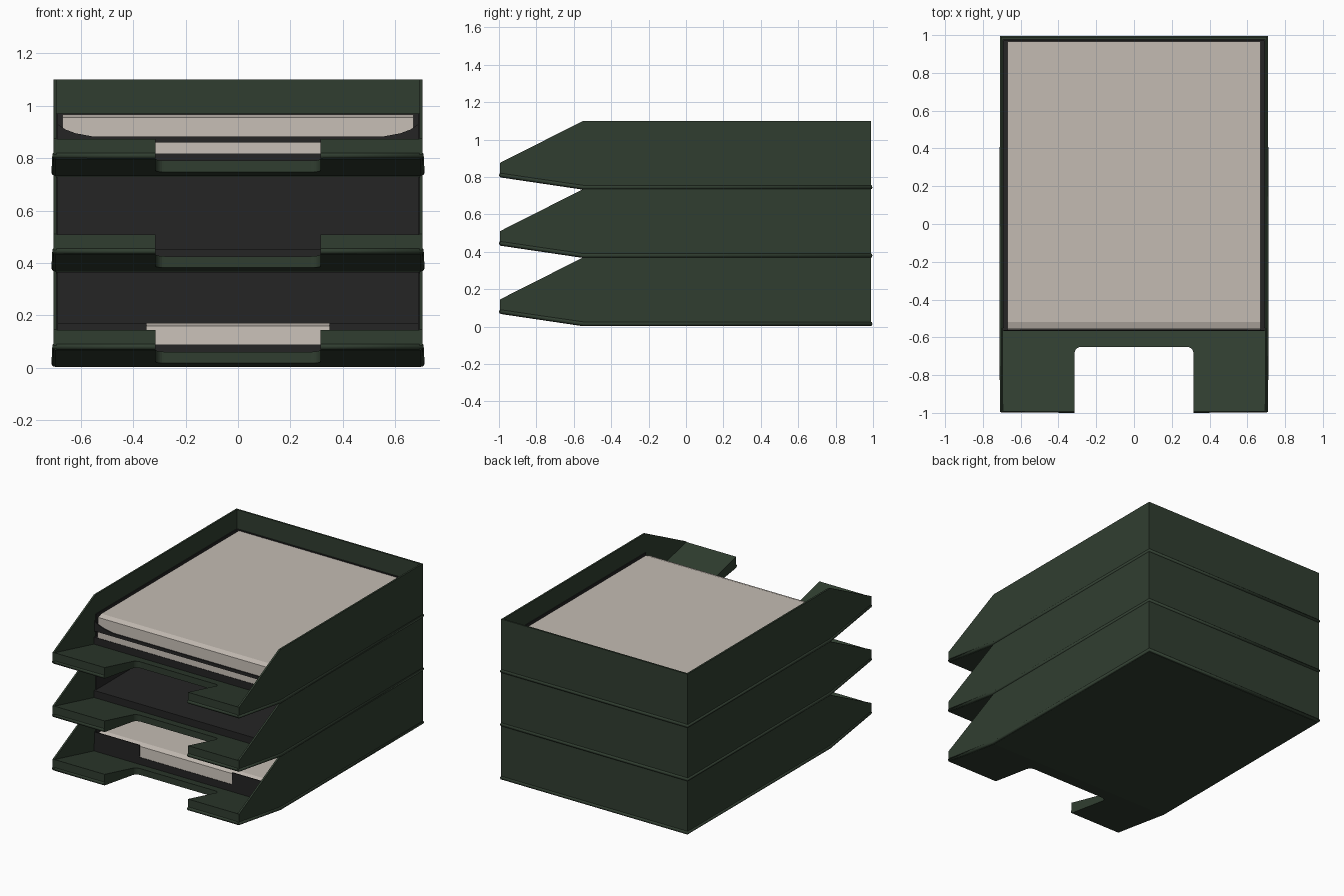
import bpy, bmesh, math

if "Cube" in bpy.data.objects:
    bpy.data.objects.remove(bpy.data.objects["Cube"])

PITCH = 0.365   # height from one tray to the next


def material(name, rgb):
    m = bpy.data.materials.new(name)
    m.diffuse_color = (*rgb, 1)
    m.use_nodes = True
    m.node_tree.nodes["Principled BSDF"].inputs["Base Color"].default_value = m.diffuse_color
    return m


GREEN = material("dark_green", (0.030, 0.048, 0.030))
BLACK = material("charcoal", (0.018, 0.018, 0.018))
PAPER = material("paper_grey", (0.55, 0.50, 0.45))


def finish(name, bm, mat):
    bmesh.ops.recalc_face_normals(bm, faces=bm.faces)
    me = bpy.data.meshes.new(name)
    bm.to_mesh(me)
    bm.free()
    me.materials.append(mat)
    ob = bpy.data.objects.new(name, me)
    bpy.context.collection.objects.link(ob)
    return ob


def prism(name, low, high, mat):
    """Solid between two matching outlines."""
    bm = bmesh.new()
    a = [bm.verts.new(p) for p in low]
    b = [bm.verts.new(p) for p in high]
    bm.faces.new(a)
    bm.faces.new(b)
    n = len(a)
    for i in range(n):
        j = (i + 1) % n
        bm.faces.new((a[i], a[j], b[j], b[i]))
    return finish(name, bm, mat)


def box(name, x0, x1, y0, y1, z0, z1, mat):
    pts = [(x0, y0), (x1, y0), (x1, y1), (x0, y1)]
    return prism(name, [(*p, z0) for p in pts], [(*p, z1) for p in pts], mat)


def side_profile(name, x0, x1, yz, mat):
    return prism(name, [(x0, *p) for p in yz], [(x1, *p) for p in yz], mat)


def ramp_outline():
    """Plan of the sloped front lip with its rounded hand notch."""
    r, nx, ny = 0.035, 0.315, -0.65
    half = [(0.7, -0.55), (0.7, -0.992), (nx, -0.992)]
    for i in range(6):
        t = math.pi / 2 * i / 5
        half.append((nx - r + r * math.cos(t), ny - r + r * math.sin(t)))
    return half + [(-x, y) for x, y in reversed(half)]


def tray(z, label, liner_top):
    # side walls, back wall and floor
    wall = [(-0.995, 0.07), (-0.55, 0.006), (0.99, 0.006), (0.99, 0.37),
            (-0.55, 0.37), (-0.995, 0.145)]
    wall = [(y, h + z) for y, h in wall]
    for s, side in ((1, "right"), (-1, "left")):
        side_profile(f"{label}_{side}_wall", s * 0.693, s * 0.705, wall, GREEN)
        box(f"{label}_{side}_liner", s * 0.688, s * 0.694, -0.55, 0.98,
            z + 0.02, z + liner_top, BLACK)
    box(f"{label}_back_wall", -0.7, 0.7, 0.978, 0.99, z + 0.006, z + 0.37, GREEN)
    box(f"{label}_back_liner", -0.69, 0.69, 0.972, 0.979, z + 0.02, z + liner_top, BLACK)
    box(f"{label}_floor", -0.7, 0.7, -0.55, 0.985, z + 0.002, z + 0.03, GREEN)
    box(f"{label}_floor_pad", -0.694, 0.694, -0.565, 0.975, z + 0.028, z + 0.088, BLACK)

    # sloped front lip
    plan = ramp_outline()
    prism(f"{label}_front_lip",
          [(x, y, z + 0.002 + (-0.55 - y) * 0.148) for x, y in plan],
          [(x, y, z + 0.036 + (-0.55 - y) * 0.243) for x, y in plan], GREEN)

    # rounded bead around the bottom edge
    half = [(0.315, -0.988, 0.08), (0.701, -0.988, 0.08),
            (0.701, -0.55, 0.015), (0.701, 0.988, 0.015)]
    path = half + [(-x, y, h) for x, y, h in reversed(half)]
    cu = bpy.data.curves.new("bead_path", 'CURVE')
    cu.dimensions = '3D'
    cu.bevel_depth = 0.012
    cu.bevel_resolution = 2
    cu.use_fill_caps = True
    sp = cu.splines.new('POLY')
    sp.points.add(len(path) - 1)
    for p, (x, y, h) in zip(sp.points, path):
        p.co = (x, y, h + z, 1)
    cu.materials.append(GREEN)
    ob = bpy.data.objects.new(f"{label}_edge_bead", cu)
    bpy.context.collection.objects.link(ob)


def paper(z, label, top):
    # stack of sheets with a slightly slanted front edge
    side_profile(f"{label}_paper_stack", -0.67, 0.67,
                 [(-0.562, z + 0.088), (0.965, z + 0.088), (0.965, z + top),
                  (-0.52, z + top), (-0.555, z + top - 0.012)], PAPER)


tray(0, "lower", 0.365)
tray(PITCH, "middle", 0.365)
tray(2 * PITCH, "upper", 0.24)
paper(0, "lower", 0.17)
paper(2 * PITCH, "upper", 0.237)

# dark covers hiding the ends of the lower paper stack
for s, side in ((1, "right"), (-1, "left")):
    box(f"lower_{side}_paper_cover", s * 0.35, s * 0.69, -0.566, -0.56, 0.08, 0.171, BLACK)

# curved dark band in front of the upper paper stack
zb = 2 * PITCH
arc = [(0.69, 0.2), (0.66, 0.18), (0.62, 0.165), (0.55, 0.152)]
edge = arc + [(-x, h) for x, h in reversed(arc)]
edge += [(-0.69, 0.13), (0.69, 0.13)]
prism("upper_paper_band", [(x, -0.567, zb + h) for x, h in edge],
      [(x, -0.56, zb + h) for x, h in edge], BLACK)
